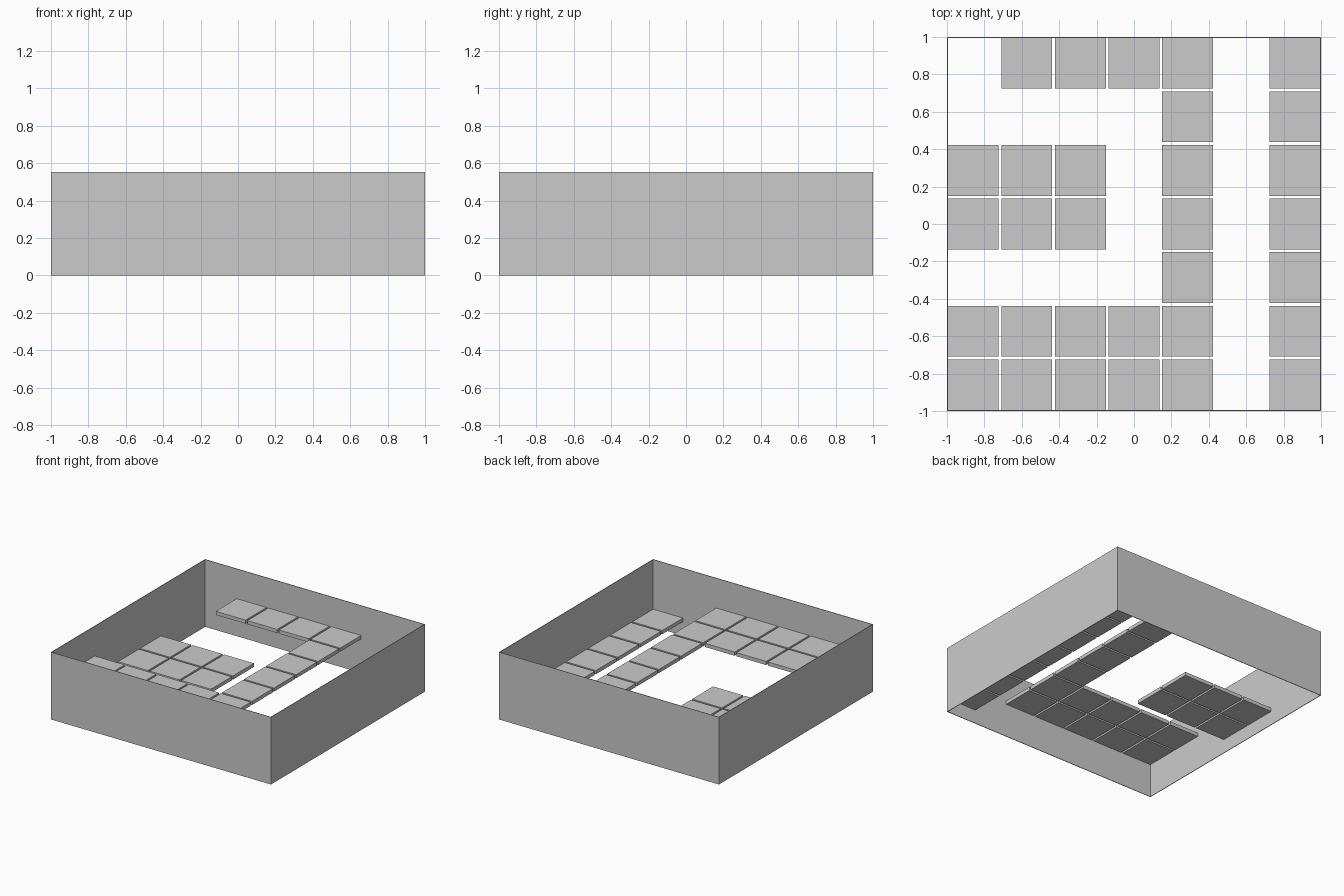
import bpy, bmesh
from mathutils import Matrix

if "Cube" in bpy.data.objects:
    bpy.data.objects.remove(bpy.data.objects["Cube"])

grey = bpy.data.materials.new("plain grey")
grey.diffuse_color = (0.6, 0.6, 0.6, 1)
grey.use_nodes = True
grey.node_tree.nodes["Principled BSDF"].inputs["Base Color"].default_value = grey.diffuse_color

HEIGHT, WALL = 0.553, 0.005
TILE, THICK, PITCH = 0.271, 0.03, 0.2865


def box(bm, cx, cy, cz, sx, sy, sz):
    m = Matrix.Translation((cx, cy, cz)) @ Matrix.Diagonal((sx, sy, sz, 1))
    bmesh.ops.create_cube(bm, size=1, matrix=m)


def finish(bm, name):
    mesh = bpy.data.meshes.new(name)
    bm.to_mesh(mesh)
    bm.free()
    mesh.materials.append(grey)
    obj = bpy.data.objects.new(name, mesh)
    bpy.context.collection.objects.link(obj)
    return obj


# Open square wall: four vertical sides given an inward thickness
bm = bmesh.new()
box(bm, 0, 0, HEIGHT / 2, 2, 2, HEIGHT)
bmesh.ops.delete(bm, geom=[f for f in bm.faces if abs(f.normal.z) > 0.5],
                 context='FACES')
wall = finish(bm, "surrounding_wall")
mod = wall.modifiers.new("thickness", 'SOLIDIFY')
mod.thickness = WALL
mod.offset = -1
mod.use_even_offset = True

# Tile layout from back row to front row: U = upper level, L = lower level
layout = [".UUUU.L",
          "....U.L",
          "LLL.U.L",
          "LLL.U.L",
          "....U.L",
          "UUUUU.L",
          "UUUUU.L"]

# Floor tiles, one object per level
for key, name, top in (("U", "upper_tiles", 0.308), ("L", "lower_tiles", 0.145)):
    bm = bmesh.new()
    for r, row in enumerate(layout):
        for c, cell in enumerate(row):
            if cell == key:
                box(bm, (c - 3) * PITCH, (3 - r) * PITCH, top - THICK / 2,
                    TILE, TILE, THICK)
    finish(bm, name)
